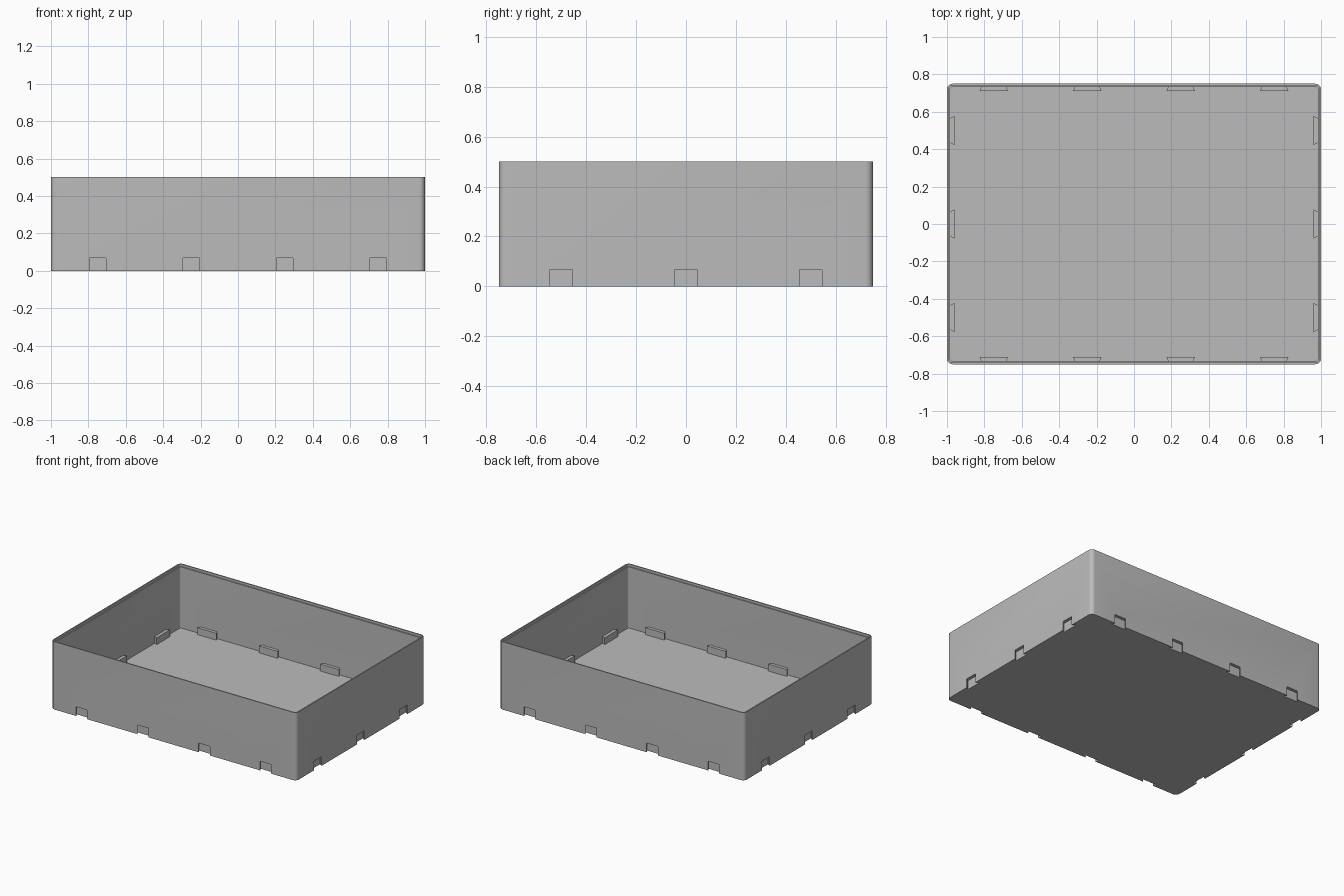
import bpy
import bmesh
from math import cos, sin, pi
from mathutils import Vector

if "Cube" in bpy.data.objects:
    bpy.data.objects.remove(bpy.data.objects["Cube"], do_unlink=True)

HALF_X, HALF_Y, HEIGHT = 1.0, 0.75, 0.5
WALL, FLOOR, RADIUS = 0.017, 0.033, 0.03

grey = bpy.data.materials.new("plain grey")
grey.use_nodes = True
GREY = (0.5, 0.5, 0.5, 1)
grey.diffuse_color = GREY
grey.node_tree.nodes["Principled BSDF"].inputs["Base Color"].default_value = GREY


def make_object(name, bm):
    bmesh.ops.recalc_face_normals(bm, faces=bm.faces)
    mesh = bpy.data.meshes.new(name)
    bm.to_mesh(mesh)
    bm.free()
    mesh.materials.append(grey)
    obj = bpy.data.objects.new(name, mesh)
    bpy.context.collection.objects.link(obj)
    return obj


def rounded_ring(bm, inset, z, steps=6):
    """Rounded rectangle of vertices, inset from the outer wall."""
    r = RADIUS - inset
    ring = []
    for corner, (sx, sy) in enumerate([(1, 1), (-1, 1), (-1, -1), (1, -1)]):
        for i in range(steps + 1):
            a = (corner + i / steps) * pi / 2
            ring.append(bm.verts.new((sx * (HALF_X - RADIUS) + r * cos(a),
                                      sy * (HALF_Y - RADIUS) + r * sin(a), z)))
    return ring


# Tray: loft up the outside, over the stepped rim and down to the floor
bm = bmesh.new()
profile = [(0, 0), (0, HEIGHT), (WALL / 2, HEIGHT), (WALL / 2, HEIGHT - WALL),
           (WALL, HEIGHT - WALL), (WALL, FLOOR)]
rings = [rounded_ring(bm, inset, z) for inset, z in profile]
for low, high in zip(rings, rings[1:]):
    n = len(low)
    for i in range(n):
        j = (i + 1) % n
        bm.faces.new((low[i], low[j], high[j], high[i]))
bm.faces.new(rings[0])
bm.faces.new(rings[-1])
tray = make_object("tray", bm)

# Clip positions on the four walls: point on the outer face, inward direction
spots = []
for s in (-1, 1):
    spots += [(Vector((x, s * HALF_Y, 0)), Vector((0, -s, 0)))
              for x in (-0.75, -0.25, 0.25, 0.75)]
    spots += [(Vector((s * HALF_X, y, 0)), Vector((-s, 0, 0)))
              for y in (-0.5, 0, 0.5)]


def dovetails(name, outline, z0, z1):
    """A dovetail prism at every clip; outline is (half width, depth) pairs."""
    bm = bmesh.new()
    plan = [(-w, d) for w, d in outline] + [(w, d) for w, d in reversed(outline)]
    for origin, inward in spots:
        side = Vector((-inward.y, inward.x, 0))
        low, high = [[bm.verts.new(origin + side * w + inward * d + Vector((0, 0, z)))
                      for w, d in plan] for z in (z0, z1)]
        bm.faces.new(low)
        bm.faces.new(high)
        for i in range(len(plan)):
            j = (i + 1) % len(plan)
            bm.faces.new((low[i], low[j], high[j], high[i]))
    return make_object(name, bm)


# Housings inside the walls, and the sockets cut into them from below
housings = dovetails("clip_housings", [(0.062, 0.008), (0.077, 0.04)], 0.01, 0.084)
sockets = dovetails("clip_sockets", [(0.045, -0.02), (0.045, 0.003), (0.06, 0.023)],
                    -0.05, 0.067)
for helper, operation in ((housings, "UNION"), (sockets, "DIFFERENCE")):
    helper.hide_render = True
    mod = tray.modifiers.new(helper.name, "BOOLEAN")
    mod.object, mod.operation, mod.solver = helper, operation, "EXACT"

# Bake the booleans and drop the helpers
graph = bpy.context.evaluated_depsgraph_get()
baked = bpy.data.meshes.new_from_object(tray.evaluated_get(graph))
tray.modifiers.clear()
tray.data = baked
for helper in (housings, sockets):
    bpy.data.objects.remove(helper, do_unlink=True)

bpy.ops.object.select_all(action="DESELECT")
tray.select_set(True)
bpy.context.view_layer.objects.active = tray
bpy.ops.object.shade_smooth_by_angle()
